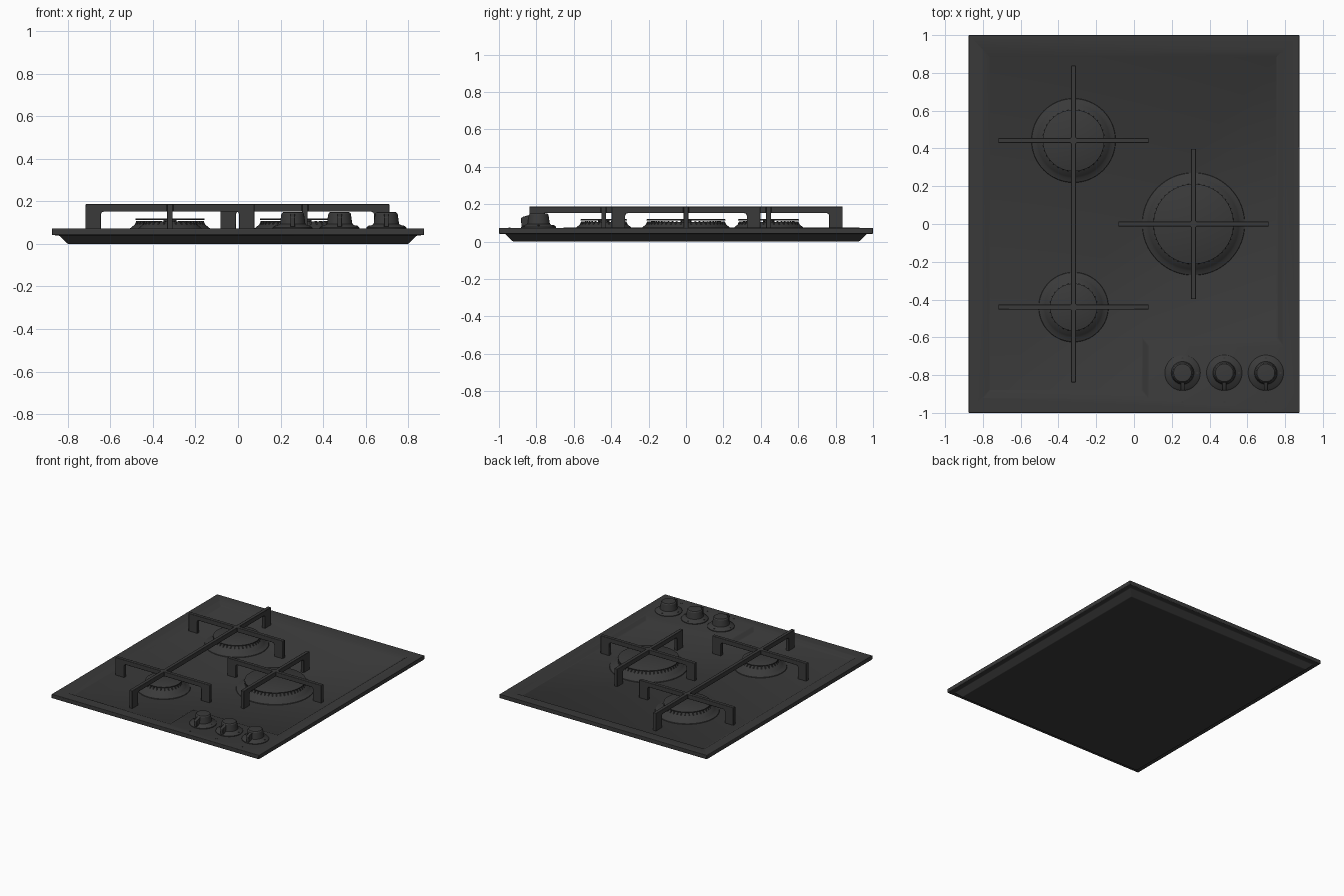
import bpy, bmesh, math

if "Cube" in bpy.data.objects:
    bpy.data.objects.remove(bpy.data.objects["Cube"])

FLOOR, TOP = 0.052, 0.072

mat = bpy.data.materials.new("dark_enamel")
mat.diffuse_color = (0.042, 0.042, 0.042, 1)
mat.use_nodes = True
mat.node_tree.nodes["Principled BSDF"].inputs["Base Color"].default_value = mat.diffuse_color


def finish(bm, name, smooth=True, bevel=0):
    bmesh.ops.recalc_face_normals(bm, faces=bm.faces)
    me = bpy.data.meshes.new(name)
    bm.to_mesh(me)
    bm.free()
    ob = bpy.data.objects.new(name, me)
    bpy.context.collection.objects.link(ob)
    me.materials.append(mat)
    if bevel:
        mod = ob.modifiers.new("bevel", 'BEVEL')
        mod.width, mod.segments, mod.limit_method = bevel, 2, 'ANGLE'
    if smooth:
        bpy.ops.object.select_all(action='DESELECT')
        ob.select_set(True)
        bpy.context.view_layer.objects.active = ob
        bpy.ops.object.shade_smooth_by_angle(angle=math.radians(30))
    return ob


def loop(bm, pts, z):
    return [bm.verts.new((x, y, z)) for x, y in pts]


def bridge(bm, a, b):
    n = len(a)
    for i in range(n):
        j = (i + 1) % n
        bm.faces.new((a[i], a[j], b[j], b[i]))


def rect(x, y):
    return [(-x, -y), (x, -y), (x, y), (-x, y)]


def lathe(bm, profile, cx, cy, n=48):
    """Closed-top turned shape; last profile point becomes a cap."""
    prev = None
    for r, z in profile:
        ring = loop(bm, [(cx + r * math.cos(2 * math.pi * i / n),
                          cy + r * math.sin(2 * math.pi * i / n)) for i in range(n)], z)
        if prev:
            bridge(bm, prev, ring)
        else:
            bm.faces.new(ring[::-1])
        prev = ring
    bm.faces.new(prev)


def extrude(bm, pts3, offset):
    """Prism from a 3D outline and an offset vector."""
    a = [bm.verts.new(p) for p in pts3]
    b = [bm.verts.new([p[k] + offset[k] for k in range(3)]) for p in pts3]
    bm.faces.new(a)
    bm.faces.new(b[::-1])
    bridge(bm, a, b)


# Pan: tapered underside, overhanging rim, L-shaped sunken top
bm = bmesh.new()
rings = [loop(bm, rect(0.80, 0.925), 0), loop(bm, rect(0.842, 0.965), 0.04),
         loop(bm, rect(0.876, 1.0), 0.042), loop(bm, rect(0.876, 1.0), TOP)]
for a, b in zip(rings, rings[1:]):
    bridge(bm, a, b)
bm.faces.new(rings[0][::-1])
P, Q, R, S = rings[-1]
outer = loop(bm, [(-0.80, -0.92), (0.075, -0.92), (0.075, -0.645),
                  (0.79, -0.645), (0.79, 0.92), (-0.80, 0.92)], TOP)
A, B, C, D, E, F = outer
for f in ((P, Q, D, C, B, A), (Q, R, E, D), (R, S, F, E), (S, P, A, F)):
    bm.faces.new(f)
inner = loop(bm, [(-0.765, -0.88), (0.045, -0.88), (0.045, -0.605),
                  (0.76, -0.605), (0.76, 0.885), (-0.765, 0.885)], FLOOR)
bridge(bm, outer, inner)
bm.faces.new(inner)
finish(bm, "pan", bevel=0.004)

# Burners: dished base, flame teeth, thin cap on a hub
burners = [("rear_left", -0.32, 0.442, 0.163, 36),
           ("front_left", -0.32, -0.44, 0.125, 28),
           ("right", 0.315, 0.0, 0.212, 48)]
for name, cx, cy, r, teeth in burners:
    bm = bmesh.new()
    lathe(bm, [(r + 0.062, FLOOR - 0.004), (r + 0.058, FLOOR + 0.004), (r + 0.036, 0.064),
               (r + 0.028, 0.071), (r - 0.012, 0.103), (r - 0.02, 0.105)], cx, cy, 64)
    finish(bm, name + "_burner_base")
    bm = bmesh.new()
    for i in range(teeth):
        t = 2 * math.pi * i / teeth
        c, s = math.cos(t), math.sin(t)
        h = 0.003
        pts = [(cx + u * c - h * s, cy + u * s + h * c, z) for u, z in
               ((r - 0.03, 0.10), (r + 0.004, 0.088), (r - 0.004, 0.107), (r - 0.03, 0.109))]
        extrude(bm, pts, (2 * h * s, -2 * h * c, 0))
    finish(bm, name + "_flame_teeth", smooth=False)
    bm = bmesh.new()
    lathe(bm, [(0.03, 0.10), (0.03, 0.113), (r, 0.113), (r, 0.118), (r - 0.004, 0.120)], cx, cy, 64)
    finish(bm, name + "_burner_cap")


# Pan supports: bars with downturned legs and filleted inner corners
def grate_bar(name, cx, cy, half, along_x):
    leg, fil, zb, zt, w = 0.073, 0.014, 0.152, 0.187, 0.013
    side = [(-half, zt), (-half, FLOOR - 0.002), (-half + leg, FLOOR - 0.002)]
    for k in range(5):
        t = math.pi / 2 * k / 4
        side.append((-half + leg + fil * (1 - math.cos(t)), zb - fil + fil * math.sin(t)))
    outline = side + [(-u, z) for u, z in reversed(side)]
    bm = bmesh.new()
    if along_x:
        extrude(bm, [(cx + u, cy - w, z) for u, z in outline], (0, 2 * w, 0))
    else:
        extrude(bm, [(cx - w, cy + u, z) for u, z in outline], (2 * w, 0, 0))
    finish(bm, name, bevel=0.003)


grate_bar("left_grate_long_bar", -0.32, 0, 0.838, False)
grate_bar("left_grate_rear_bar", -0.32, 0.442, 0.398, True)
grate_bar("left_grate_front_bar", -0.32, -0.44, 0.398, True)
grate_bar("right_grate_cross_bar", 0.315, 0, 0.398, True)
grate_bar("right_grate_depth_bar", 0.315, 0, 0.398, False)
for name, cx, cy, r, teeth in burners:
    bm = bmesh.new()
    lathe(bm, [(0.021, 0.153), (0.021, 0.1865)], cx, cy, 16)
    finish(bm, name + "_grate_joint")

# Knobs: skirt, tapered grip, pointer fin, and dot markers
KY = -0.788
for i, kx in enumerate((0.257, 0.478, 0.698)):
    tag = "knob_%d" % (i + 1)
    bm = bmesh.new()
    lathe(bm, [(0.094, TOP - 0.002), (0.094, 0.077), (0.088, 0.083), (0.068, 0.089), (0.06, 0.095),
               (0.053, 0.142), (0.047, 0.149), (0.04, 0.150)], kx, KY)
    finish(bm, tag)
    bm = bmesh.new()
    fin = [(-0.04, 0.08), (-0.092, 0.08), (-0.094, 0.125), (-0.085, 0.132), (-0.04, 0.145)]
    extrude(bm, [(kx - 0.011, KY + v, z) for v, z in fin], (0.022, 0, 0))
    finish(bm, tag + "_pointer", bevel=0.003)
    bm = bmesh.new()
    for dx, dy, z in ((0, 0.078, 0.083), (0.078, 0, 0.083), (-0.078, 0, 0.083), (0, -0.155, TOP - 0.003)):
        lathe(bm, [(0.006, z), (0.006, z + 0.005)], kx + dx, KY + dy, 12)
    finish(bm, tag + "_markers")
